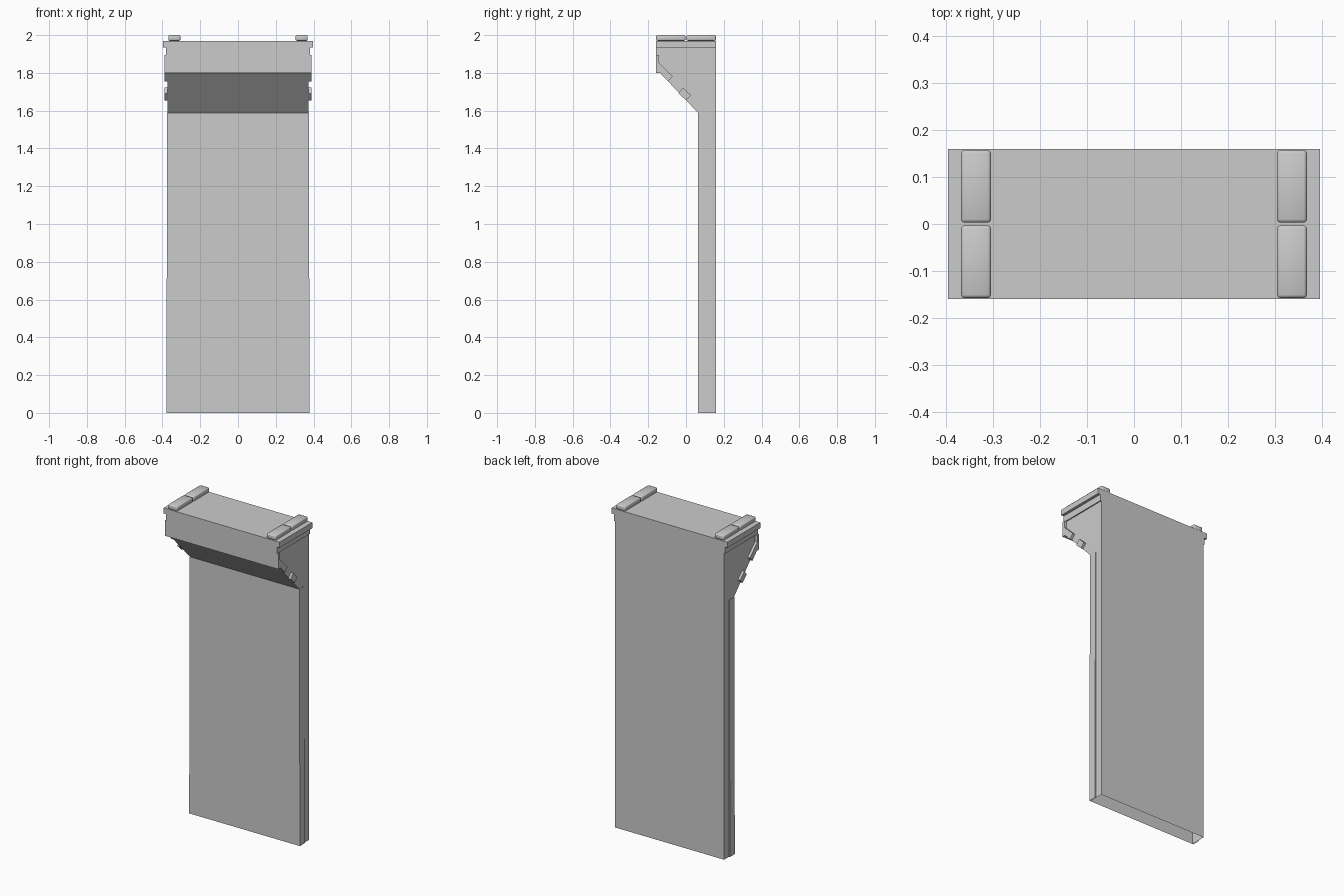
import bpy, bmesh
from mathutils import Vector

if "Cube" in bpy.data.objects:
    bpy.data.objects.remove(bpy.data.objects["Cube"])


def prism(name, profile, axis, a, b, skip=(), start_cap=True, mirror=False):
    """Extrude a profile along x (points are y,z) or y (points are x,z).
    Edges listed in skip get no face, leaving the shell open there."""
    def place(p, t):
        return Vector((t, p[0], p[1])) if axis == 'x' else Vector((p[0], t, p[1]))
    bm = bmesh.new()
    lo = [bm.verts.new(place(p, a)) for p in profile]
    hi = [bm.verts.new(place(p, b)) for p in profile]
    n = len(profile)
    for i in range(n):
        if i not in skip:
            j = (i + 1) % n
            bm.faces.new((lo[i], lo[j], hi[j], hi[i]))
    if start_cap:
        bm.faces.new(lo[::-1])
    bm.faces.new(hi)
    bmesh.ops.recalc_face_normals(bm, faces=bm.faces[:])
    me = bpy.data.meshes.new(name)
    bm.to_mesh(me)
    bm.free()
    ob = bpy.data.objects.new(name, me)
    bpy.context.collection.objects.link(ob)
    if mirror:
        ob.modifiers.new("mirror", 'MIRROR').use_axis = (True, False, False)
    return ob


W = 0.373      # half width of the panel
BACK = 0.16
FRONT = -0.16

# Hollow panel with sloped overhang, open at the bottom and under the cap
prism("panel_body",
      [(BACK, 0), (BACK, 1.895), (FRONT, 1.895), (FRONT, 1.80),
       (-0.138, 1.80), (0.064, 1.588), (0.064, 0)],
      'x', -W, W, skip=(1, 6))

# Stepped cap: narrow band below a wider ledge
right = [(W, 1.895), (0.38, 1.895), (0.38, 1.935), (0.397, 1.935), (0.397, 1.97)]
prism("cap", right + [(-x, z) for x, z in reversed(right)], 'y', FRONT, BACK, skip=(9,))

# Slightly flared front strip on each side of the panel
prism("side_strip", [(W, 0), (0.379, 0), (0.375, 1.588), (W, 1.588)],
      'y', 0.064, 0.112, skip=(0, 3), mirror=True)

# Raised trim at the front corner of each side
prism("corner_trim",
      [(FRONT, 1.895), (FRONT, 1.80), (-0.138, 1.80), (-0.095, 1.755),
       (-0.070, 1.782), (-0.143, 1.853), (-0.143, 1.895)],
      'x', W, 0.388, start_cap=False, mirror=True)

# Raised block halfway down the slope
prism("slope_block",
      [(-0.040, 1.692), (-0.016, 1.722), (0.026, 1.681), (0.0, 1.655)],
      'x', W, 0.388, start_cap=False, mirror=True)

# Rounded pads on top, two per side
for label, y0, y1 in (("front", -0.158, -0.003), ("back", 0.003, 0.158)):
    pad = prism("pad_" + label, [(0.305, 1.97), (0.369, 1.97), (0.369, 2.0), (0.305, 2.0)],
                'y', y0, y1, mirror=True)
    bev = pad.modifiers.new("bevel", 'BEVEL')
    bev.width = 0.007
    bev.segments = 2
    bpy.ops.object.select_all(action='DESELECT')
    pad.select_set(True)
    bpy.context.view_layer.objects.active = pad
    bpy.ops.object.shade_smooth()
